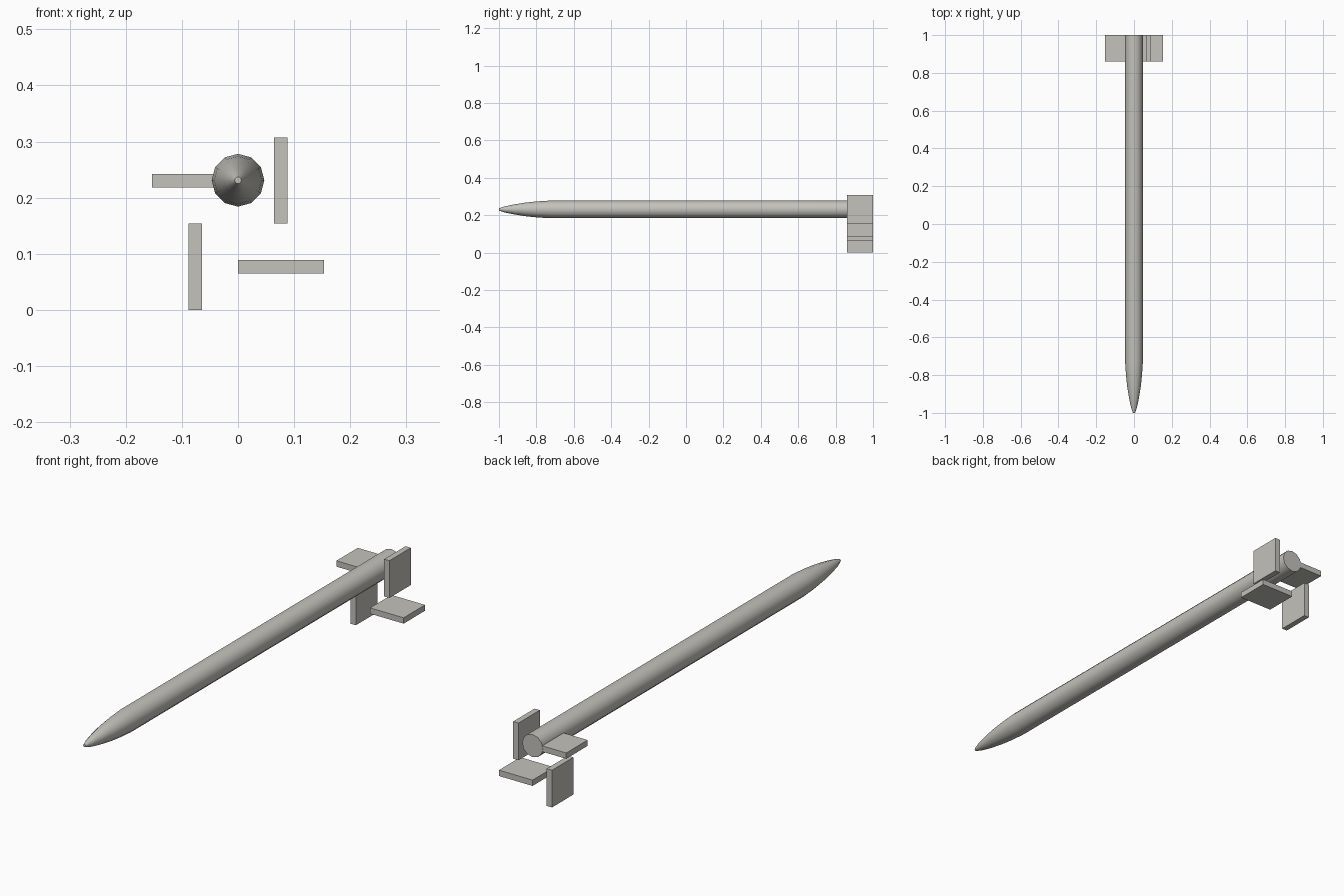
import bpy, bmesh, math
from mathutils import Matrix, Vector

if "Cube" in bpy.data.objects:
    bpy.data.objects.remove(bpy.data.objects["Cube"])

grey = bpy.data.materials.new("warm_grey")
grey.diffuse_color = (0.55, 0.54, 0.50, 1)
grey.use_nodes = True
grey.node_tree.nodes["Principled BSDF"].inputs["Base Color"].default_value = grey.diffuse_color

SIDES = 12
BODY_Z = 0.231      # height of the body axis
FIN_Z = 0.1535      # height of the axis the fins turn about


def make_object(name, bm):
    bmesh.ops.recalc_face_normals(bm, faces=bm.faces)
    mesh = bpy.data.meshes.new(name)
    bm.to_mesh(mesh)
    bm.free()
    mesh.materials.append(grey)
    obj = bpy.data.objects.new(name, mesh)
    bpy.context.collection.objects.link(obj)
    return obj


# Body: twelve-sided tube with a tapered nose, as (y, radius) rings
profile = [(-1.0, 0.006), (-0.97, 0.016), (-0.92, 0.0265), (-0.86, 0.036),
           (-0.80, 0.0425), (-0.73, 0.047), (1.0, 0.047)]
bm = bmesh.new()
rings = []
for y, r in profile:
    rings.append([bm.verts.new((r * math.cos(2 * math.pi * i / SIDES), y,
                                BODY_Z + r * math.sin(2 * math.pi * i / SIDES)))
                  for i in range(SIDES)])
for a, b in zip(rings, rings[1:]):
    for i in range(SIDES):
        j = (i + 1) % SIDES
        bm.faces.new((a[i], a[j], b[j], b[i]))
bm.faces.new(rings[0])
bm.faces.new(rings[-1])
body = make_object("body", bm)
bpy.context.view_layer.objects.active = body
body.select_set(True)
bpy.ops.object.shade_smooth_by_angle(angle=math.radians(40))

# Fins: one slab repeated every quarter turn in a pinwheel
size = Vector((0.1535, 0.1395, 0.024))
centre = Vector((-0.0768, 0.9297, 0.0765))
for k, name in enumerate(("left_fin", "upper_fin", "right_fin", "lower_fin")):
    bm = bmesh.new()
    bmesh.ops.create_cube(bm, size=1)
    place = (Matrix.Translation((0, 0, FIN_Z))
             @ Matrix.Rotation(k * math.pi / 2, 4, 'Y')
             @ Matrix.Translation(centre) @ Matrix.Diagonal(size.to_4d()))
    bmesh.ops.transform(bm, matrix=place, verts=bm.verts)
    make_object(name, bm)
